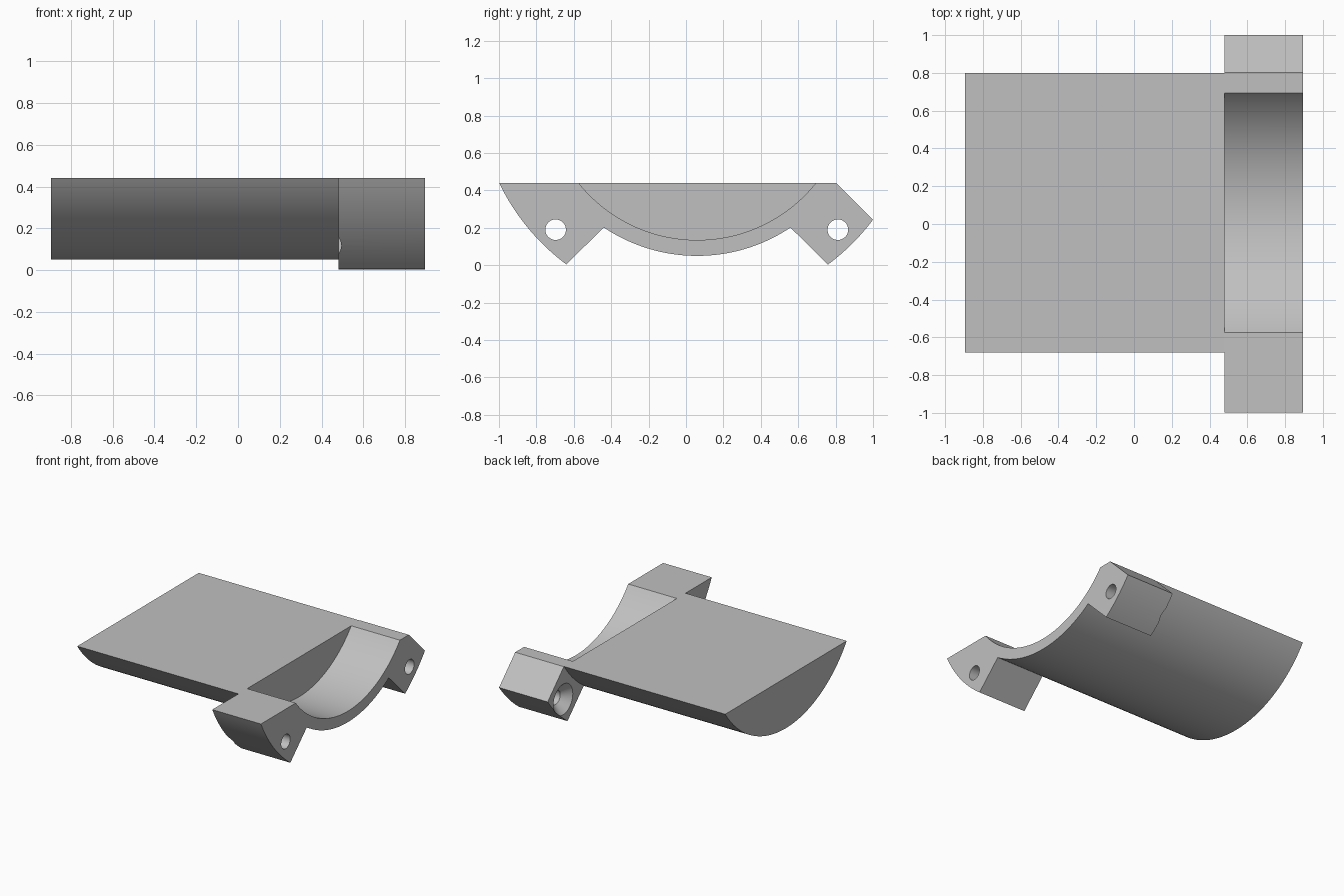
import bpy, bmesh, math
from mathutils import Matrix

cube = bpy.data.objects.get("Cube")
if cube:
    bpy.data.objects.remove(cube)

# Shared arc centre and main dimensions
CY, CZ = 0.06, 0.947
R_RECESS, R_BODY, R_EAR = 0.812, 0.897, 1.174
TOP, X0, X_STEP, X1 = 0.44, -0.895, 0.48, 0.895

grey = bpy.data.materials.new("plain grey")
grey.use_nodes = True
COLOUR = (0.53, 0.53, 0.53, 1)
grey.diffuse_color = COLOUR
grey.node_tree.nodes["Principled BSDF"].inputs["Base Color"].default_value = COLOUR


def link(name, bm):
    bmesh.ops.recalc_face_normals(bm, faces=bm.faces)
    mesh = bpy.data.meshes.new(name)
    bm.to_mesh(mesh)
    bm.free()
    mesh.materials.append(grey)
    obj = bpy.data.objects.new(name, mesh)
    bpy.context.collection.objects.link(obj)
    return obj


def prism(name, outline, xa, xb):
    """Extrude a (y, z) outline along x."""
    bm = bmesh.new()
    face = bm.faces.new([bm.verts.new((xa, y, z)) for y, z in outline])
    out = bmesh.ops.extrude_face_region(bm, geom=[face])
    verts = [v for v in out["geom"] if isinstance(v, bmesh.types.BMVert)]
    bmesh.ops.translate(bm, verts=verts, vec=(xb - xa, 0, 0))
    return link(name, bm)


def arc(radius, p, q, steps):
    """Points on a shared-centre arc from the direction of p to that of q."""
    a, b = (math.atan2(z - CZ, y - CY) for y, z in (p, q))
    return [(CY + radius * math.cos(a + (b - a) * i / steps),
             CZ + radius * math.sin(a + (b - a) * i / steps))
            for i in range(steps + 1)]


def segment(radius, top):
    """Circular segment below a level line."""
    half = math.sqrt(radius ** 2 - (CZ - top) ** 2)
    return arc(radius, (CY - half, top), (CY + half, top), 72)


def combine(target, tool, operation):
    mod = target.modifiers.new(operation.lower(), "BOOLEAN")
    mod.object, mod.operation, mod.solver = tool, operation, "EXACT"
    bpy.context.view_layer.update()
    result = bpy.data.meshes.new_from_object(
        target.evaluated_get(bpy.context.evaluated_depsgraph_get()))
    target.modifiers.clear()
    target.data = result
    bpy.data.objects.remove(tool)


def screw_cutter(y, z):
    """Through hole with a countersink on the step side."""
    bm = bmesh.new()
    turn = Matrix.Translation((0, y, z)) @ Matrix.Rotation(math.pi / 2, 4, "Y")
    r, big = 0.055, 0.118
    profile = [(big, X_STEP - 0.02), (big, X_STEP),
               (r, X_STEP + big - r), (r, X1 + 0.1)]
    rings = []
    for radius, x in profile:
        ring = bmesh.ops.create_circle(bm, segments=40, radius=radius,
                                       matrix=Matrix.Translation((x, 0, 0)) @ turn)
        rings.append(ring["verts"])
    for a, b in zip(rings, rings[1:]):
        for i in range(len(a)):
            j = (i + 1) % len(a)
            bm.faces.new((a[i], a[j], b[j], b[i]))
    bm.faces.new(rings[0])
    bm.faces.new(rings[-1])
    return link("screw_cutter", bm)


# Half-round body
body = prism("half_round_body", segment(R_BODY, TOP), X0, X1)

# Mounting ears, one square-ended and one flush with the top
front_ear = arc(R_EAR, (-1, TOP), (-0.64, 0.005), 16) + [(-0.39, 0.25), (-0.39, TOP)]
back_ear = arc(R_EAR, (0.757, 0.005), (1.0, 0.243), 12) + [(0.803, TOP), (0.51, TOP), (0.51, 0.25)]
for name, outline in (("front_ear", front_ear), ("back_ear", back_ear)):
    combine(body, prism(name, outline, X_STEP, X1), "UNION")

# Curved recess at the end
combine(body, prism("recess_cutter", segment(R_RECESS, TOP + 0.1), X_STEP, X1 + 0.1), "DIFFERENCE")

# Countersunk screw holes
for y in (-0.697, 0.812):
    combine(body, screw_cutter(y, 0.19), "DIFFERENCE")

bpy.ops.object.select_all(action="DESELECT")
body.select_set(True)
bpy.context.view_layer.objects.active = body
bpy.ops.object.shade_smooth_by_angle(angle=math.radians(25))
